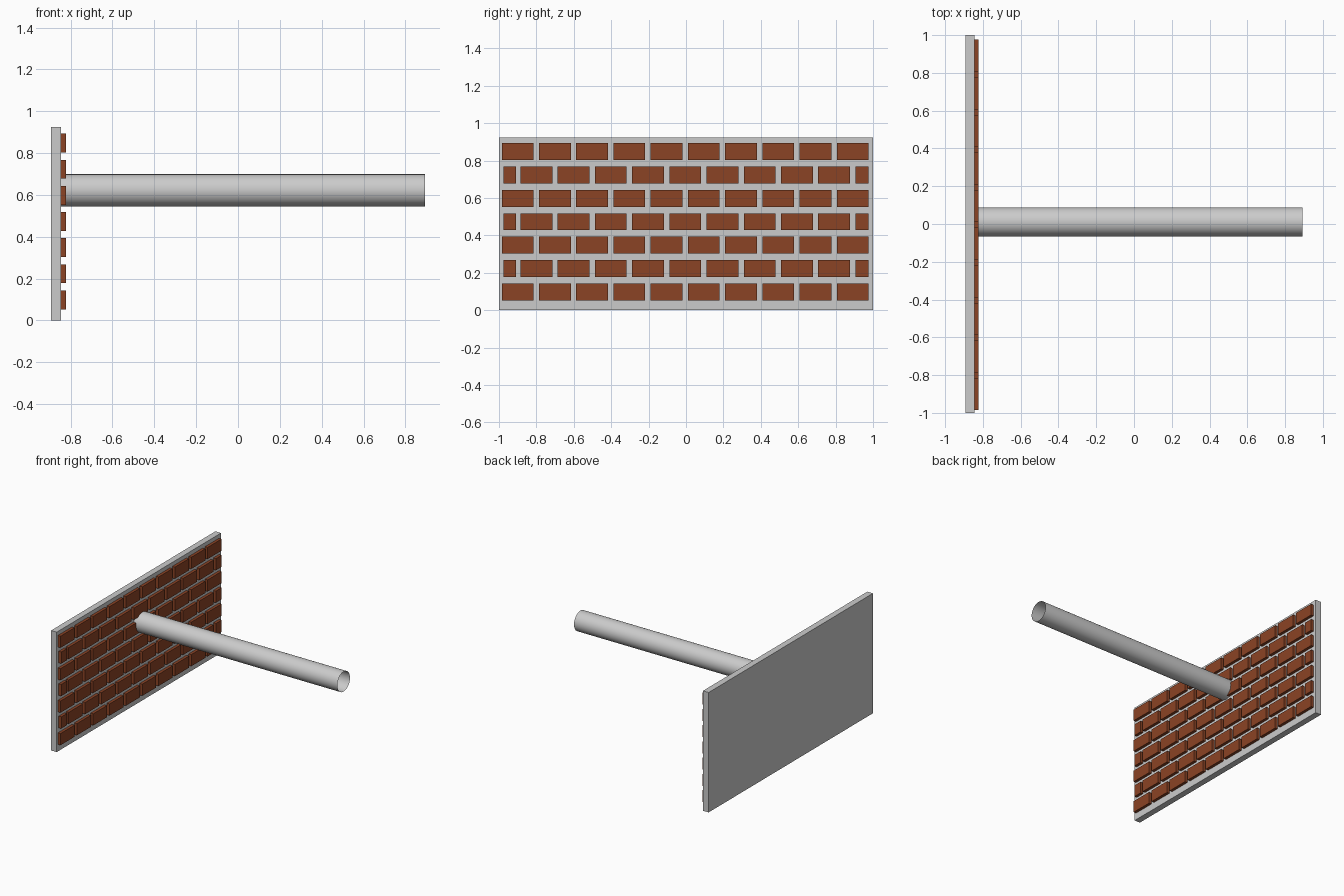
import bpy, bmesh, math
from mathutils import Matrix

if "Cube" in bpy.data.objects:
    bpy.data.objects.remove(bpy.data.objects["Cube"])


def finish(bm, name):
    mesh = bpy.data.meshes.new(name)
    bm.to_mesh(mesh)
    bm.free()
    obj = bpy.data.objects.new(name, mesh)
    bpy.context.collection.objects.link(obj)
    return obj


def add_box(bm, x0, x1, y0, y1, z0, z1):
    m = Matrix.Translation(((x0 + x1) / 2, (y0 + y1) / 2, (z0 + z1) / 2))
    m = m @ Matrix.Diagonal((x1 - x0, y1 - y0, z1 - z0, 1))
    bmesh.ops.create_cube(bm, size=1, matrix=m)


WALL_BACK, WALL_FACE, BRICK_FACE = -0.893, -0.845, -0.823

# mortar slab
bm = bmesh.new()
add_box(bm, WALL_BACK, WALL_FACE, -1, 1, 0, 0.924)
finish(bm, "wall")

# brick courses: odd courses are shifted and closed by half bricks
bm = bmesh.new()
PITCH, WIDTH = 0.199, 0.17
for row in range(7):
    z = 0.053 + 0.125 * row
    if row % 2 == 0:
        spans = [(-0.985 + PITCH * i, WIDTH) for i in range(10)]
    else:
        spans = [(-0.885 + PITCH * i, WIDTH) for i in range(9)]
        spans += [(-0.976, 0.068), (0.906, 0.07)]
    for y, w in spans:
        add_box(bm, WALL_FACE, BRICK_FACE, y, y + w, z, z + 0.09)
bricks = finish(bm, "bricks")
mat = bpy.data.materials.new("brick_red")
mat.diffuse_color = (0.26, 0.056, 0.018, 1)
mat.use_nodes = True
mat.node_tree.nodes["Principled BSDF"].inputs["Base Color"].default_value = mat.diffuse_color
bricks.data.materials.append(mat)

# open-ended thin pipe sticking out of the wall
bm = bmesh.new()
x0, x1 = WALL_FACE - 0.005, 0.893
m = Matrix.Translation(((x0 + x1) / 2, 0.011, 0.622)) @ Matrix.Rotation(math.pi / 2, 4, 'Y')
bmesh.ops.create_cone(bm, cap_ends=False, segments=32, radius1=0.077,
                      radius2=0.077, depth=x1 - x0, matrix=m)
for f in bm.faces:
    f.smooth = True
finish(bm, "pipe")
